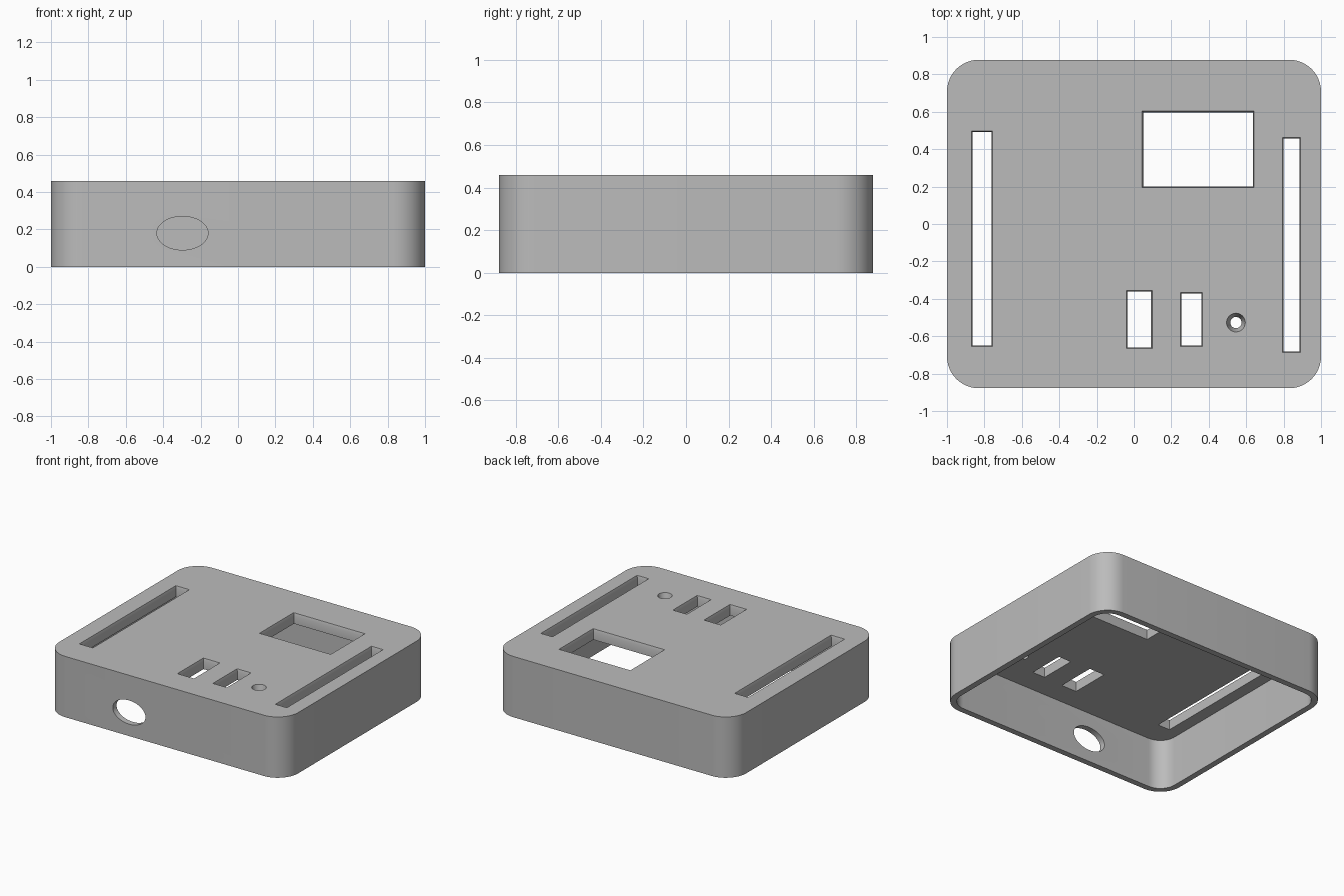
import bpy, bmesh, math

cube = bpy.data.objects.get("Cube")
if cube:
    bpy.data.objects.remove(cube, do_unlink=True)

W, D, H = 1.0, 0.878, 0.46      # half width, half depth, height
RADIUS, WALL, ROOF = 0.17, 0.045, 0.08

grey = bpy.data.materials.new("plain grey")
grey.use_nodes = True
grey.diffuse_color = (0.5, 0.5, 0.5, 1)
grey.node_tree.nodes["Principled BSDF"].inputs["Base Color"].default_value = (0.5, 0.5, 0.5, 1)


def loft(name, rings):
    """Closed solid through a stack of matching rings of points."""
    bm = bmesh.new()
    loops = [[bm.verts.new(p) for p in ring] for ring in rings]
    for a, b in zip(loops, loops[1:]):
        for i in range(len(a)):
            j = (i + 1) % len(a)
            bm.faces.new((a[i], a[j], b[j], b[i]))
    bm.faces.new(loops[0][::-1])
    bm.faces.new(loops[-1])
    bmesh.ops.recalc_face_normals(bm, faces=bm.faces)
    mesh = bpy.data.meshes.new(name)
    bm.to_mesh(mesh)
    bm.free()
    mesh.materials.append(grey)
    ob = bpy.data.objects.new(name, mesh)
    bpy.context.collection.objects.link(ob)
    return ob


def rounded(inset, z, steps=12):
    r = RADIUS - inset
    pts = []
    for k, (sx, sy) in enumerate([(1, 1), (-1, 1), (-1, -1), (1, -1)]):
        for i in range(steps + 1):
            a = math.pi / 2 * (k + i / steps)
            pts.append((sx * (W - RADIUS) + r * math.cos(a),
                        sy * (D - RADIUS) + r * math.sin(a), z))
    return pts


def rect(x0, x1, y0, y1, z, grow=0.0):
    return [(x0 - grow, y0 - grow, z), (x1 + grow, y0 - grow, z),
            (x1 + grow, y1 + grow, z), (x0 - grow, y1 + grow, z)]


def circle(x, y, r, z, n=32):
    return [(x + r * math.cos(2 * math.pi * i / n),
             y + r * math.sin(2 * math.pi * i / n), z) for i in range(n)]


# Outer case and the hollow that leaves it open underneath
case = loft("case_cover", [rounded(0, 0), rounded(0, H)])
cutters = [loft("hollow", [rounded(WALL, -0.1), rounded(WALL, H - ROOF)])]

# Openings in the top, each with a slim bevelled lip
openings = {
    "left_long_slot": (0.80, 0.885, -0.682, 0.457),
    "right_long_slot": (-0.863, -0.762, -0.65, 0.492),
    "display_window": (0.05, 0.635, 0.20, 0.597),
    "wide_short_slot": (-0.035, 0.092, -0.66, -0.362),
    "narrow_short_slot": (0.255, 0.36, -0.65, -0.372),
}
for name, box in openings.items():
    cutters.append(loft(name, [rect(*box, H - 0.12), rect(*box, H - 0.02),
                               rect(*box, H + 0.02, 0.012)]))

# Tapered pin hole
cutters.append(loft("pin_hole", [circle(0.545, -0.527, 0.025, H - 0.1),
                                 circle(0.545, -0.527, 0.055, H + 0.02)]))

# Oval cable hole through the front wall
oval = [[(-0.297 + 0.137 * x, y, 0.18 + 0.09 * z) for x, z, _ in circle(0, 0, 1, 0, 48)]
        for y in (-D - 0.1, -D + 0.2)]
cutters.append(loft("cable_hole", oval))

# Cut everything out
bpy.context.view_layer.objects.active = case
for cutter in cutters:
    mod = case.modifiers.new(cutter.name, 'BOOLEAN')
    mod.operation = 'DIFFERENCE'
    mod.solver = 'EXACT'
    mod.object = cutter
    bpy.ops.object.modifier_apply(modifier=mod.name)
    bpy.data.objects.remove(cutter, do_unlink=True)

# Smooth the round corners and holes, keep the edges sharp
for ob in bpy.context.selected_objects:
    ob.select_set(False)
case.select_set(True)
bpy.ops.object.shade_smooth_by_angle(angle=math.radians(30))
